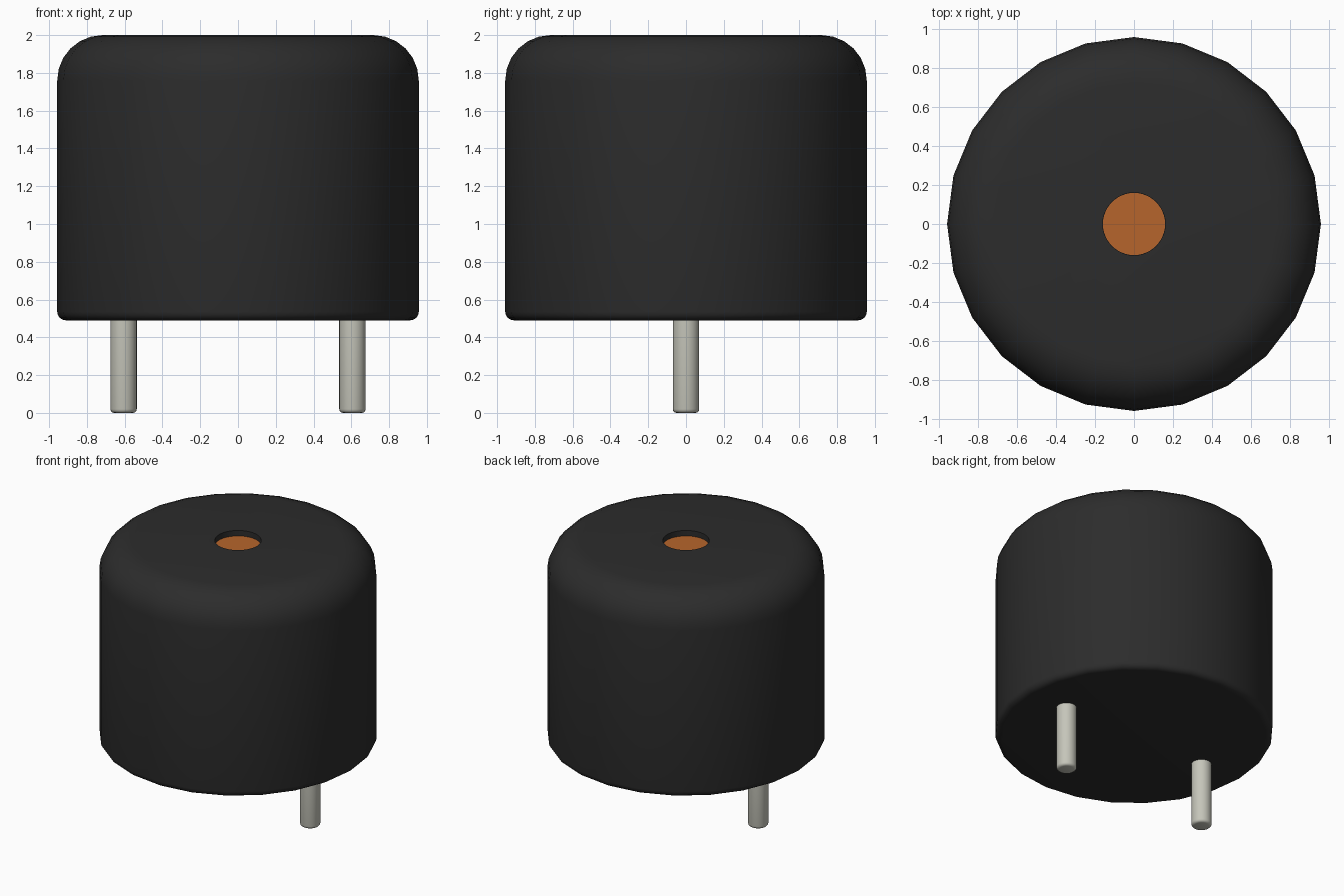
import bpy, bmesh
from math import sin, cos, pi, radians

if "Cube" in bpy.data.objects:
    bpy.data.objects.remove(bpy.data.objects["Cube"])


def material(name, color):
    m = bpy.data.materials.new(name)
    m.diffuse_color = color
    m.use_nodes = True
    m.node_tree.nodes["Principled BSDF"].inputs["Base Color"].default_value = m.diffuse_color
    return m


def arc(cx, cz, r, a0, a1, n):
    """Profile points (radius, z) along a rounded corner, angles in degrees."""
    return [(cx + r * cos(radians(a0 + (a1 - a0) * i / n)),
             cz + r * sin(radians(a0 + (a1 - a0) * i / n))) for i in range(n + 1)]


def lathe(name, profile, sides, mat, location=(0, 0, 0)):
    """Closed solid turned around z from a bottom-to-top profile."""
    bm = bmesh.new()
    rings = [[bm.verts.new((r * cos(2 * pi * k / sides), r * sin(2 * pi * k / sides), z))
              for k in range(sides)] for r, z in profile]
    for a, b in zip(rings, rings[1:]):
        for k in range(sides):
            j = (k + 1) % sides
            bm.faces.new((a[k], a[j], b[j], b[k]))
    bm.faces.new(rings[0][::-1])
    bm.faces.new(rings[-1])
    me = bpy.data.meshes.new(name)
    bm.to_mesh(me)
    bm.free()
    me.materials.append(mat)
    ob = bpy.data.objects.new(name, me)
    ob.location = location
    bpy.context.collection.objects.link(ob)
    return ob


def activate(ob):
    bpy.ops.object.select_all(action='DESELECT')
    ob.select_set(True)
    bpy.context.view_layer.objects.active = ob


def smooth(ob):
    activate(ob)
    bpy.ops.object.shade_smooth_by_angle(angle=radians(35))


black = material("black_plastic", (0.025, 0.025, 0.025, 1))
copper = material("copper", (0.47, 0.13, 0.025, 1))
metal = material("pin_metal", (0.56, 0.56, 0.49, 1))

# Case: 24-sided drum, large top rounding, small bottom rounding
R, BOTTOM, TOP = 0.957, 0.49, 2.0
case = lathe("case",
             arc(R - 0.045, BOTTOM + 0.045, 0.045, -90, 0, 4)
             + arc(R - 0.24, TOP - 0.24, 0.24, 0, 90, 6), 24, black)

# Sound hole: shallow round recess in the top
HOLE_R, FLOOR = 0.16, 1.955
cutter = lathe("hole_cutter", [(HOLE_R, FLOOR), (HOLE_R, TOP + 0.1)], 48, black)
cutter.hide_render = True
cut = case.modifiers.new("hole", 'BOOLEAN')
cut.operation = 'DIFFERENCE'
cut.solver = 'EXACT'
cut.object = cutter
activate(case)
bpy.ops.object.modifier_apply(modifier="hole")
bpy.data.objects.remove(cutter)
smooth(case)

# Copper disc lying on the hole floor
disc = lathe("diaphragm", [(HOLE_R - 0.001, FLOOR - 0.01), (HOLE_R - 0.001, FLOOR + 0.004)],
             48, copper)
smooth(disc)

# Two pins with rounded tips
for side, x in (("left", -0.606), ("right", 0.606)):
    pin = lathe(side + "_pin", arc(0.05, 0.02, 0.02, -90, 0, 3) + [(0.07, BOTTOM + 0.01)],
                24, metal, (x, 0, 0))
    smooth(pin)
